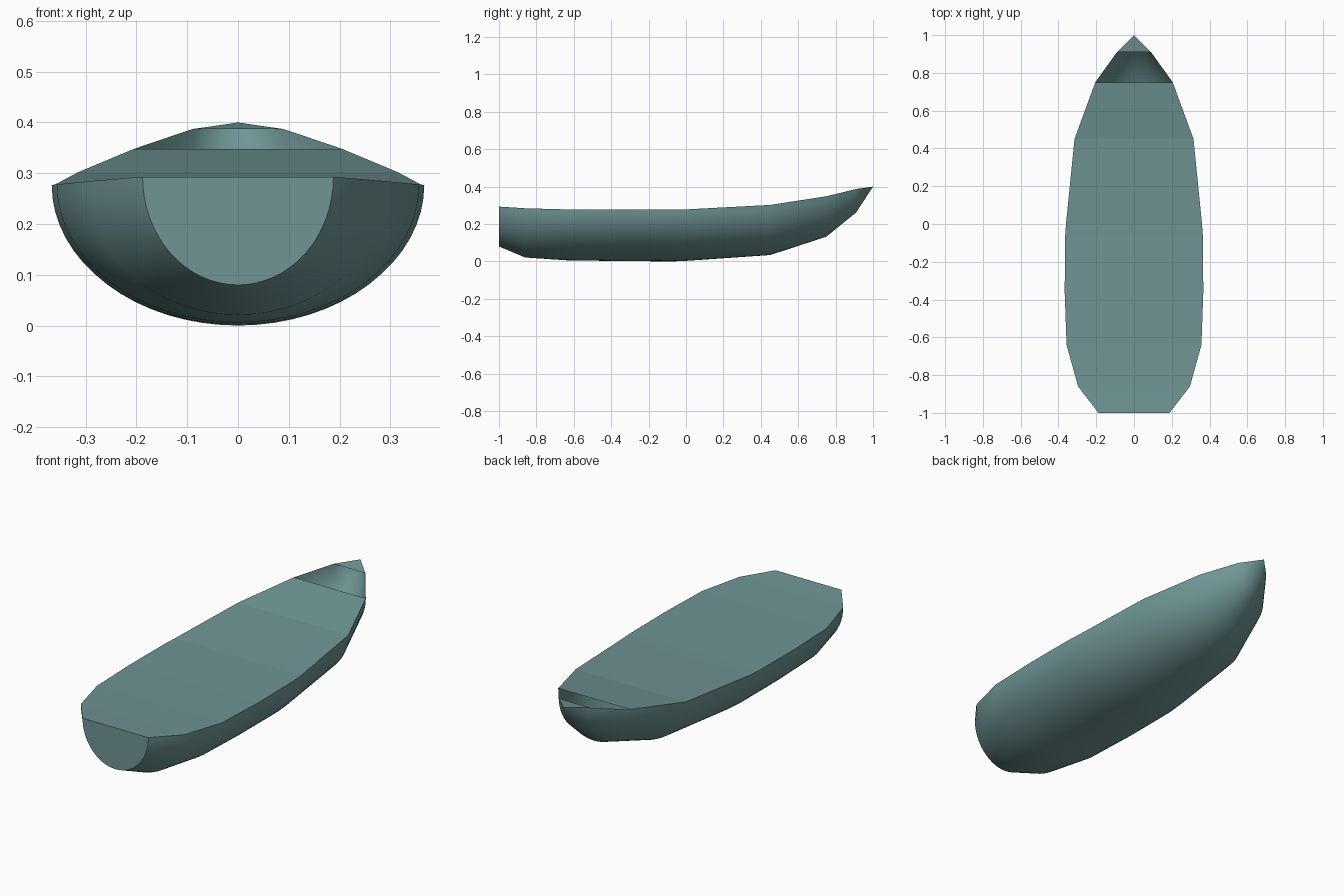
import bpy, bmesh, math

if "Cube" in bpy.data.objects:
    bpy.data.objects.remove(bpy.data.objects["Cube"])

# single flat colour
teal = bpy.data.materials.new("muted teal")
teal.diffuse_color = (0.16, 0.30, 0.30, 1)
teal.use_nodes = True
teal.node_tree.nodes["Principled BSDF"].inputs["Base Color"].default_value = teal.diffuse_color

# hull stations: y, half width, rim height, keel height
STATIONS = [
    (-1.00, 0.188, 0.293, 0.080),
    (-0.86, 0.296, 0.284, 0.021),
    (-0.64, 0.357, 0.278, 0.006),
    (-0.36, 0.367, 0.277, 0.002),
    (-0.07, 0.365, 0.277, 0.000),
    (0.00, 0.360, 0.278, 0.003),
    (0.45, 0.315, 0.302, 0.034),
    (0.75, 0.205, 0.348, 0.132),
    (0.91, 0.090, 0.387, 0.262),
]
TIP = (0, 1.0, 0.40)
SEG = 32


def make_object(name, bm, smooth=False):
    mesh = bpy.data.meshes.new(name)
    bm.to_mesh(mesh)
    bm.free()
    mesh.materials.append(teal)
    obj = bpy.data.objects.new(name, mesh)
    bpy.context.collection.objects.link(obj)
    if smooth:
        bpy.context.view_layer.objects.active = obj
        obj.select_set(True)
        bpy.ops.object.shade_smooth_by_angle(angle=math.radians(35))
        obj.select_set(False)
    return obj


# hull skin: half-ellipse sections lofted to the bow point, with a flat transom
bm = bmesh.new()
rings = []
for y, w, top, keel in STATIONS:
    ring = []
    for i in range(SEG + 1):
        a = math.pi * i / SEG
        ring.append(bm.verts.new((-w * math.cos(a), y, top - (top - keel) * math.sin(a))))
    rings.append(ring)
for r0, r1 in zip(rings, rings[1:]):
    for i in range(SEG):
        bm.faces.new((r0[i], r0[i + 1], r1[i + 1], r1[i]))
tip = bm.verts.new(TIP)
for i in range(SEG):
    bm.faces.new((rings[-1][i], rings[-1][i + 1], tip))
bm.faces.new(rings[0][::-1])
make_object("hull", bm, True)

# main deck: flat panels from the transom to the bow opening
bm = bmesh.new()
rows = [(bm.verts.new((-w, y, t)), bm.verts.new((w, y, t))) for y, w, t, k in STATIONS[:-1]]
for (a, b), (c, d) in zip(rows, rows[1:]):
    bm.faces.new((a, b, d, c))
make_object("main_deck", bm)

# small triangular deck at the bow tip, leaving the opening behind it
bm = bmesh.new()
y, w, t, k = STATIONS[-1]
bm.faces.new([bm.verts.new(p) for p in ((-w, y, t), (w, y, t), TIP)])
make_object("bow_deck", bm)
